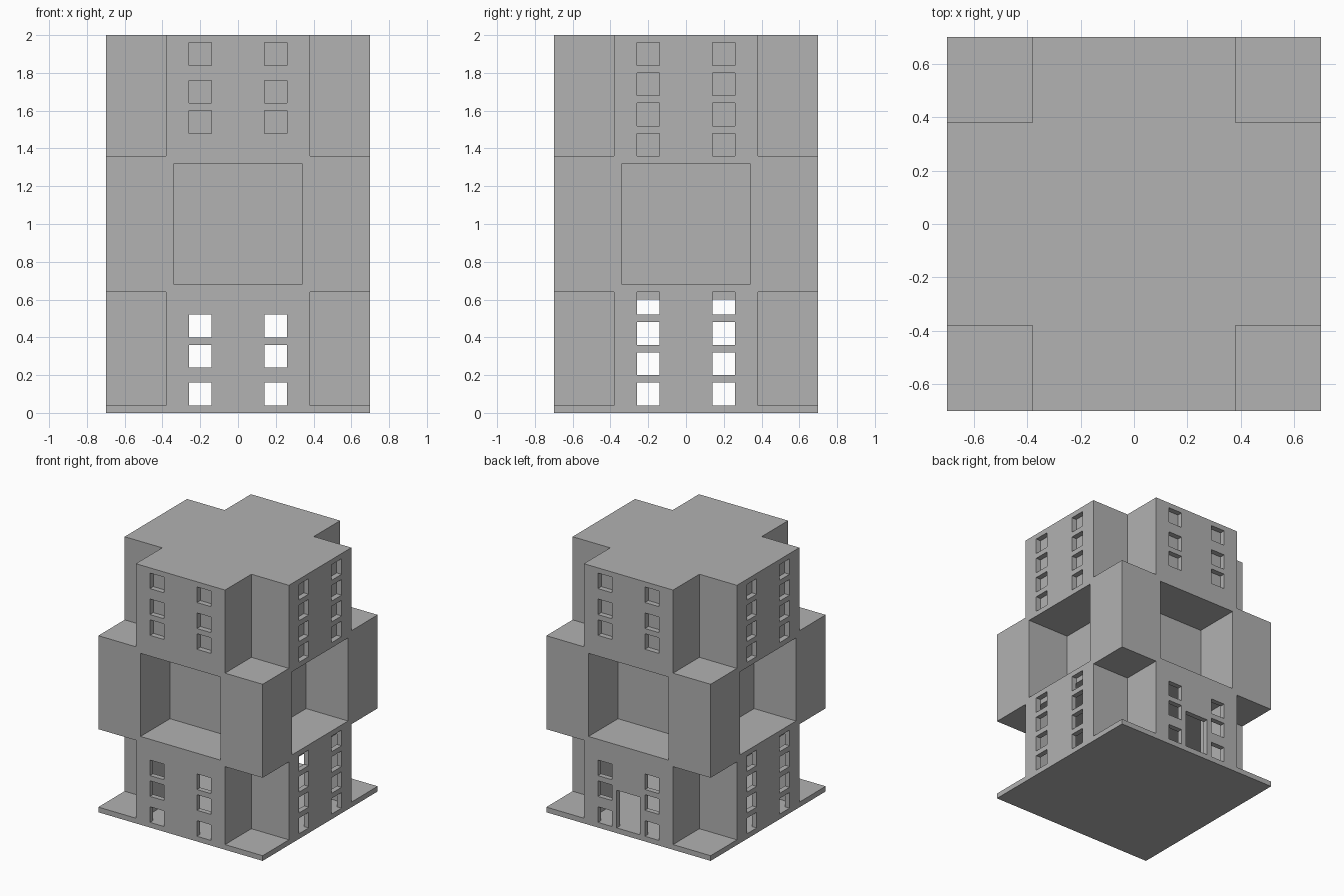
import bpy
import bmesh
from mathutils import Matrix, Vector

cube = bpy.data.objects.get("Cube")
if cube:
    bpy.data.objects.remove(cube, do_unlink=True)

HALF = 0.7       # half width of the block
HEIGHT = 2.0
NOTCH = 0.38     # corner notches start here
SLAB = 0.04      # floor and wall thickness
BAND = 0.64      # underside of the wide middle storey
DEPTH = 0.358    # balcony depth

concrete = bpy.data.materials.new("concrete grey")
concrete.use_nodes = True
GREY = (0.445, 0.445, 0.445, 1)
concrete.diffuse_color = GREY
concrete.node_tree.nodes["Principled BSDF"].inputs["Base Color"].default_value = GREY


def add_box(bm, low, high, turn=0):
    """Box between two corners, turned about z by quarter turns."""
    low, high = Vector(low), Vector(high)
    spin = Matrix.Rotation(turn * 1.5707963267948966, 4, 'Z')
    place = Matrix.Translation((low + high) / 2) @ Matrix.Diagonal((*(high - low), 1))
    bmesh.ops.create_cube(bm, size=1, matrix=spin @ place)


def make_object(name, bm):
    mesh = bpy.data.meshes.new(name)
    bm.to_mesh(mesh)
    bm.free()
    mesh.materials.append(concrete)
    obj = bpy.data.objects.new(name, mesh)
    bpy.context.collection.objects.link(obj)
    return obj


def carve(target, cutter):
    cutter.hide_render = True
    mod = target.modifiers.new(cutter.name, 'BOOLEAN')
    mod.operation = 'DIFFERENCE'
    mod.solver = 'EXACT'
    mod.object = cutter
    bpy.context.view_layer.objects.active = target
    bpy.ops.object.modifier_apply(modifier=mod.name)
    bpy.data.objects.remove(cutter, do_unlink=True)


# Solid block
bm = bmesh.new()
add_box(bm, (-HALF, -HALF, 0), (HALF, HALF, HEIGHT))
tower = make_object("apartment_tower", bm)

# Corner notches above and below the middle storey, and four balconies
bm = bmesh.new()
for turn in range(4):
    add_box(bm, (NOTCH, NOTCH, SLAB), (1, 1, BAND), turn)
    add_box(bm, (NOTCH, NOTCH, HEIGHT - BAND), (1, 1, HEIGHT + 1), turn)
    add_box(bm, (-0.34, -1, 0.68), (0.34, DEPTH - HALF, 1.32), turn)
carve(tower, make_object("notch_and_balcony_cutter", bm))

# Cross-shaped hollow lobby
bm = bmesh.new()
arm, end = NOTCH - SLAB, HALF - SLAB
outline = []
for sx, sy in ((1, 1), (-1, 1), (-1, -1), (1, -1)):
    corner = [(sx * end, sy * arm), (sx * arm, sy * arm), (sx * arm, sy * end)]
    outline += corner if sx == sy else corner[::-1]
floor = bm.faces.new([bm.verts.new((x, y, SLAB)) for x, y in outline])
lift = bmesh.ops.extrude_face_region(bm, geom=[floor])
bmesh.ops.translate(bm, vec=(0, 0, 0.6 - SLAB),
                    verts=[v for v in lift["geom"] if isinstance(v, bmesh.types.BMVert)])
bmesh.ops.recalc_face_normals(bm, faces=bm.faces)
carve(tower, make_object("lobby_cutter", bm))

# Window openings: three rows front and back, four rows on the sides
ROWS = ((0.04, 0.24, 0.40), (0.04, 0.20, 0.36, 0.52))
SIZE = 0.12
bm = bmesh.new()
for turn in range(4):
    for row in ROWS[turn % 2]:
        for z in (row, HEIGHT - row - SIZE):
            for x in (-0.2, 0.2):
                add_box(bm, (x - SIZE / 2, -1, z),
                        (x + SIZE / 2, SLAB + 0.001 - HALF, z + SIZE), turn)
# Entrance in the back wall
add_box(bm, (-0.1, -1, SLAB), (0.1, SLAB + 0.001 - HALF, 0.33), 2)
carve(tower, make_object("opening_cutter", bm))
